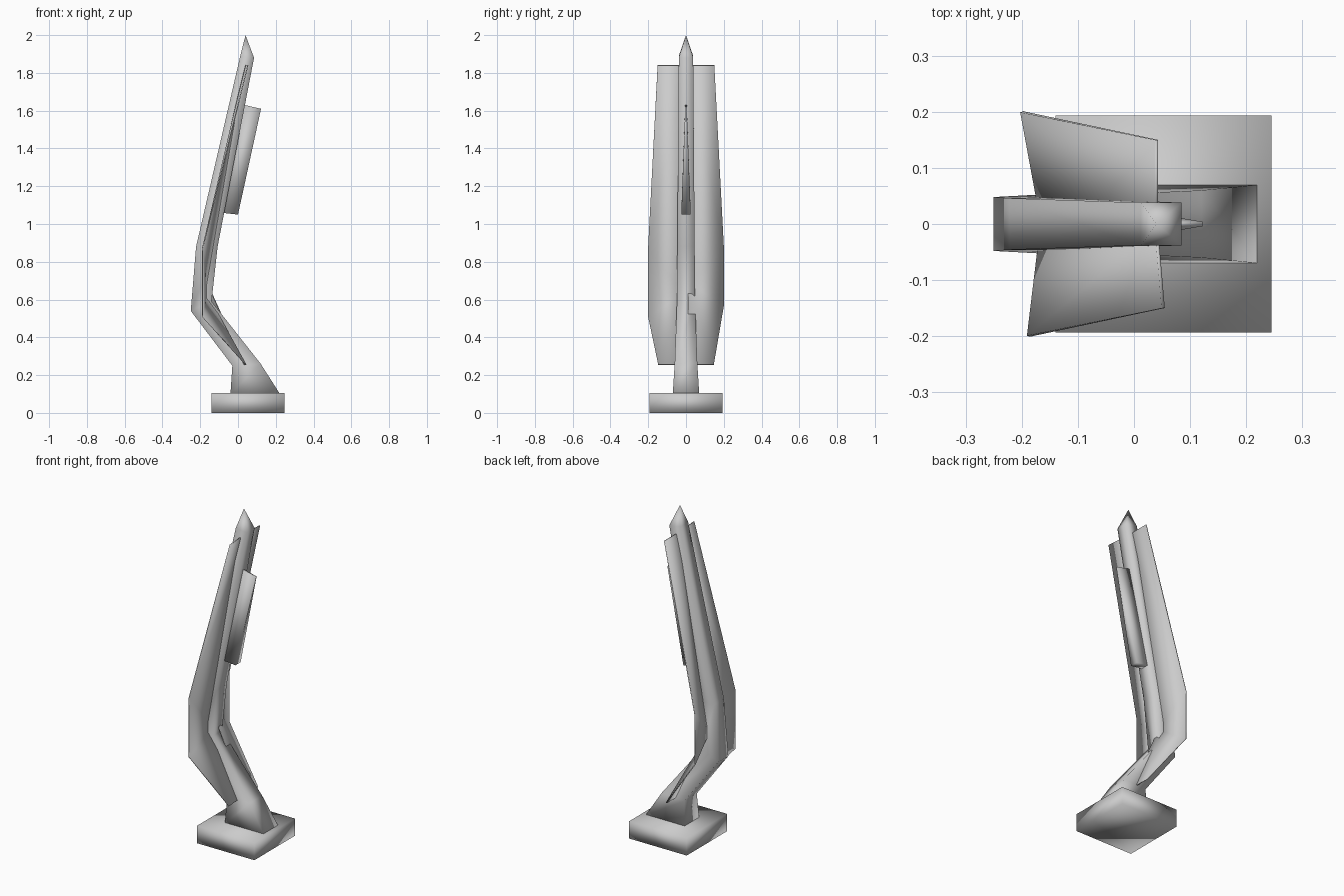
import bpy
import bmesh

cube = bpy.data.objects.get("Cube")
if cube:
    bpy.data.objects.remove(cube, do_unlink=True)

# Single grey material
grey = bpy.data.materials.new("plain grey")
grey.use_nodes = True
colour = (0.6, 0.6, 0.6, 1)
grey.diffuse_color = colour
grey.node_tree.nodes["Principled BSDF"].inputs["Base Color"].default_value = colour


def finish(name, bm):
    """Turn a bmesh into a smooth shaded object."""
    bmesh.ops.recalc_face_normals(bm, faces=bm.faces)
    for face in bm.faces:
        face.smooth = True
    mesh = bpy.data.meshes.new(name)
    bm.to_mesh(mesh)
    bm.free()
    mesh.materials.append(grey)
    obj = bpy.data.objects.new(name, mesh)
    bpy.context.collection.objects.link(obj)
    return obj


def loft(name, sections, tip=None):
    """Join four-sided sections: (left x, left z, right x, right z, half width)."""
    bm = bmesh.new()
    rings = []
    for lx, lz, rx, rz, w in sections:
        corners = ((lx, -w, lz), (rx, -w, rz), (rx, w, rz), (lx, w, lz))
        rings.append([bm.verts.new(c) for c in corners])
    for low, high in zip(rings, rings[1:]):
        for i in range(4):
            j = (i + 1) % 4
            bm.faces.new((low[i], low[j], high[j], high[i]))
    bm.faces.new(rings[0][::-1])
    if tip:
        point = bm.verts.new(tip)
        for i in range(4):
            bm.faces.new((rings[-1][i], rings[-1][(i + 1) % 4], point))
    else:
        bm.faces.new(rings[-1])
    return finish(name, bm)


def wing(name, side, shift, bend):
    """Thin bent plate; outer corners first, then corners inside the stem."""
    outer = [(0.04, 0.15, 1.84), (-0.2, 0.2, 0.87),
             (-0.2, 0.2, bend), (0.03, 0.147, 0.255)]
    inner = [(0.04, 0.01, 1.84), (-0.165, 0.01, bend + 0.12), (0.03, 0.01, 0.255)]
    bm = bmesh.new()
    o = [bm.verts.new((x + shift, y * side, z)) for x, y, z in outer]
    n = [bm.verts.new((x, y * side, z)) for x, y, z in inner]
    for corners in ((o[0], o[1], n[0]), (o[1], n[1], n[0]),
                    (o[1], o[2], n[1]), (o[2], o[3], n[1]), (o[3], n[2], n[1])):
        bm.faces.new(corners)
    obj = finish(name, bm)
    solid = obj.modifiers.new("thickness", "SOLIDIFY")
    solid.thickness = 0.006
    solid.offset = 0


# Square foot
loft("base", [(-0.14, 0, 0.245, 0, 0.193), (-0.14, 0.105, 0.245, 0.105, 0.193)])

# Bent stem with a pointed end
loft("stem", [
    (-0.04, 0.1, 0.222, 0.1, 0.07),
    (-0.03, 0.25, 0.12, 0.26, 0.06),
    (-0.25, 0.54, -0.14, 0.59, 0.048),
    (-0.222, 0.88, -0.108, 0.88, 0.046),
    (0.012, 1.89, 0.085, 1.88, 0.038),
], tip=(0.04, 0, 2))

# Side plates
wing("left_plate", 1, 0, 0.57)
wing("right_plate", -1, 0.012, 0.51)

# Wedge fin along the inner edge of the stem
loft("fin", [(-0.09, 1.06, 0, 1.05, 0.025), (0.035, 1.63, 0.122, 1.61, 0.004)])
